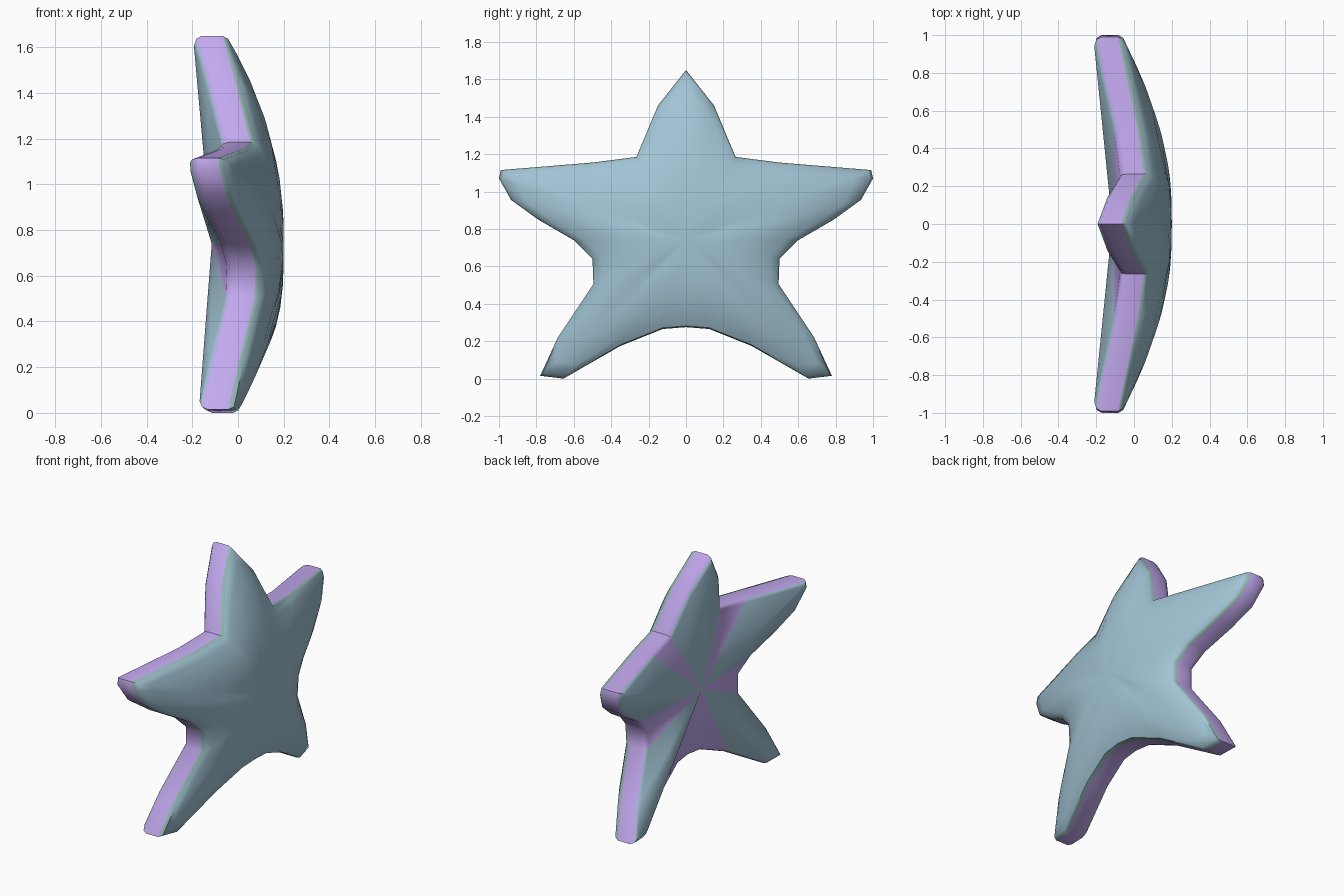
import bpy, bmesh, math

if "Cube" in bpy.data.objects:
    bpy.data.objects.remove(bpy.data.objects["Cube"])

CZ = 0.74          # height of the star's centre
DOME, HOLLOW = 0.2, -0.115
THICK = 0.15

# right half of the star outline (y, z), from top tip to bottom valley
half = [(0, 1.65), (0.15, 1.46), (0.265, 1.185), (0.5, 1.155), (0.99, 1.115),
        (1.0, 1.07), (0.935, 0.955), (0.79, 0.85), (0.60, 0.74), (0.50, 0.64),
        (0.495, 0.505), (0.685, 0.22), (0.78, 0.015), (0.655, 0.0),
        (0.35, 0.175), (0.125, 0.265), (0, 0.275)]
outline = half + [(-y, z) for y, z in half[-2:0:-1]]
n = len(outline)
radius = [math.hypot(y, z - CZ) for y, z in outline]


def material(name, rgb):
    m = bpy.data.materials.new(name)
    m.diffuse_color = (*rgb, 1)
    m.use_nodes = True
    m.node_tree.nodes["Principled BSDF"].inputs["Base Color"].default_value = m.diffuse_color
    return m


def rim_x(i):
    # the arms bend backwards towards their tips
    return 0.1 - 0.26 * (radius[i] - 0.5) + 0.04 * (CZ - outline[i][1])


bm = bmesh.new()


def ring(t, x_of):
    return [bm.verts.new((x_of(i), y * t, CZ + (z - CZ) * t))
            for i, (y, z) in enumerate(outline)]


def dome_x(t):
    def f(i):
        p = 3.2 - 1.2 * (radius[i] - 0.45) / 0.55
        return DOME + (rim_x(i) - DOME) * (t / 0.985) ** p
    return f


def back_x(t):
    return lambda i: HOLLOW + (rim_x(i) - THICK - HOLLOW) * t / 0.95


def sector(i):
    # back wedges: violet in the valleys, blue on the arms
    return 1 if (radius[i] + radius[(i + 1) % n]) / 2 < 0.6 else 0


# rings from the domed face, over the rim, to the back
rings = [ring(t, dome_x(t)) for t in (0.2, 0.4, 0.6, 0.78, 0.9, 0.985)]
rings += [ring(1, lambda i: rim_x(i) - 0.025),
          ring(1, lambda i: rim_x(i) - THICK + 0.035),
          ring(0.985, lambda i: rim_x(i) - THICK + 0.01)]
rings += [ring(t, back_x(t)) for t in (0.95, 0.5)]
for k in range(len(rings) - 1):
    a, b = rings[k], rings[k + 1]
    for i in range(n):
        j = (i + 1) % n
        f = bm.faces.new((a[i], a[j], b[j], b[i]))
        f.material_index = 0 if k < 5 else 2 if k == 5 else 1 if k < 8 else sector(i)

# close both centres with fans
for loop, x, back in ((rings[0], DOME, False), (rings[-1], HOLLOW, True)):
    c = bm.verts.new((x, 0, CZ))
    for i in range(n):
        f = bm.faces.new((loop[i], loop[(i + 1) % n], c))
        f.material_index = sector(i) if back else 0
bmesh.ops.recalc_face_normals(bm, faces=bm.faces)

mesh = bpy.data.meshes.new("star_body")
bm.to_mesh(mesh)
bm.free()
star = bpy.data.objects.new("star_body", mesh)
bpy.context.collection.objects.link(star)
for m in (material("blue", (0.36, 0.55, 0.66)), material("violet", (0.55, 0.40, 0.87)),
          material("edge_green", (0.30, 0.48, 0.47))):
    mesh.materials.append(m)

bpy.context.view_layer.objects.active = star
star.select_set(True)
bpy.ops.object.shade_smooth_by_angle(angle=math.radians(45))
